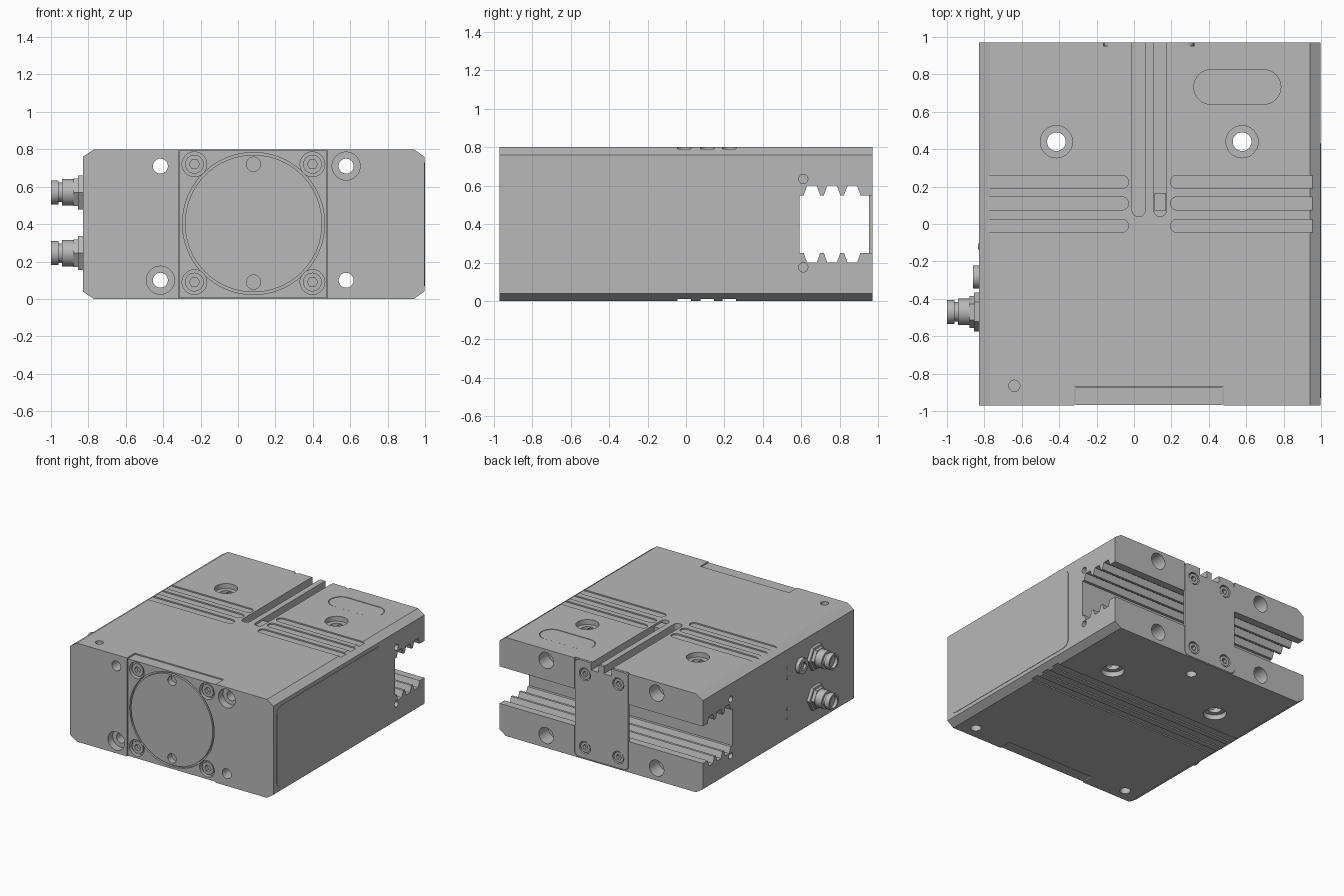
import bpy, bmesh, math

cube = bpy.data.objects.get("Cube")
if cube:
    bpy.data.objects.remove(cube, do_unlink=True)

metal = bpy.data.materials.new("satin grey metal")
metal.use_nodes = True
GREY = (0.48, 0.48, 0.48, 1)
metal.diffuse_color = GREY
metal.node_tree.nodes["Principled BSDF"].inputs["Base Color"].default_value = GREY

CX, MID = 0.08, 0.4          # centre line of the body and its half height
LEFT, RIGHT, FRONT, BACK, TOP = -0.83, 1.0, -0.97, 0.97, 0.8


def prism(name, pts, axis, a, b):
    """Extrude a 2D outline along an axis from a to b."""
    place = {"x": lambda p, t: (t, p[0], p[1]),
             "y": lambda p, t: (p[0], t, p[1]),
             "z": lambda p, t: (p[0], p[1], t)}[axis]
    bm = bmesh.new()
    lo = [bm.verts.new(place(p, a)) for p in pts]
    hi = [bm.verts.new(place(p, b)) for p in pts]
    bm.faces.new(lo)
    bm.faces.new(hi[::-1])
    n = len(pts)
    for i in range(n):
        j = (i + 1) % n
        bm.faces.new((lo[i], lo[j], hi[j], hi[i]))
    bmesh.ops.recalc_face_normals(bm, faces=bm.faces)
    me = bpy.data.meshes.new(name)
    bm.to_mesh(me)
    bm.free()
    me.materials.append(metal)
    ob = bpy.data.objects.new(name, me)
    bpy.context.collection.objects.link(ob)
    return ob


def rounded(u0, u1, v0, v1, r, steps=8):
    """Rounded rectangle outline."""
    pts = []
    corners = ((u1 - r, v1 - r), (u0 + r, v1 - r), (u0 + r, v0 + r), (u1 - r, v0 + r))
    for q, (u, v) in enumerate(corners):
        for i in range(steps + 1):
            t = math.pi / 2 * (q + i / steps)
            pts.append((u + r * math.cos(t), v + r * math.sin(t)))
    return pts


def rect(u0, u1, v0, v1):
    return [(u0, v0), (u1, v0), (u1, v1), (u0, v1)]


def ring(u, v, r, n=40):
    return [(u + r * math.cos(math.tau * i / n), v + r * math.sin(math.tau * i / n))
            for i in range(n)]


def cut(target, pts, axis, a, b):
    """Subtract an extruded outline from a part."""
    tool = prism("cutter", pts, axis, a, b)
    tool.hide_render = True
    mod = target.modifiers.new("cut", "BOOLEAN")
    mod.operation, mod.solver, mod.object = "DIFFERENCE", "EXACT", tool
    bpy.context.view_layer.objects.active = target
    bpy.ops.object.modifier_apply(modifier=mod.name)
    bpy.data.objects.remove(tool, do_unlink=True)


def socket_screw(name, x, z, face, inward, r):
    """Screw head with a hexagon socket, facing along y."""
    head = prism(name, ring(x, z, r), "y", face, face + inward * 0.05)
    cut(head, ring(x, z, r * 0.55, 6), "y", face - inward * 0.01, face + inward * 0.03)


# Main body with chamfered long edges
cw, ch = 0.06, 0.04
body = prism("body", [(LEFT, ch), (LEFT + cw, 0), (RIGHT - cw, 0), (RIGHT - 0.003, ch),
                      (RIGHT - 0.003, TOP - ch), (RIGHT - cw, TOP),
                      (LEFT + cw, TOP), (LEFT, TOP - ch)], "y", FRONT, BACK)

# Toothed jaw slot running across the rear
upper = [(0.59, 0.15)]
for y in (0.655, 0.76, 0.865):
    upper += [(y - 0.043, 0.15), (y - 0.025, 0.2), (y + 0.025, 0.2), (y + 0.043, 0.15)]
upper.append((1.1, 0.15))
slot = [(y, MID + h) for y, h in upper] + [(y, MID - h) for y, h in reversed(upper)]
cut(body, slot, "x", -1.2, 1.2)
for z in (0.175, 0.635):
    cut(body, ring(0.61, z, 0.024, 20), "x", -1, LEFT + 0.08)
    cut(body, ring(0.61, z, 0.024, 20), "x", RIGHT - 0.08, 1.2)

# Lengthwise and vertical mounting holes with counterbores
for x in (-0.415, 0.578):
    for z in (0.1, 0.71):
        cut(body, ring(x, z, 0.04), "y", -1.1, 1.1)
        cut(body, ring(x, z, 0.065), "y", 0.85, 1.1)
    z = 0.1 if x < 0 else 0.71
    cut(body, ring(x, z, 0.075), "y", -1.1, FRONT + 0.06)
    cut(body, ring(x, 0.44, 0.05), "z", -0.1, 0.9)
    cut(body, ring(x, 0.44, 0.086), "z", TOP - 0.04, 0.9)
    cut(body, ring(x, 0.44, 0.086), "z", -0.1, 0.04)

# Small holes in the top and underside
cut(body, ring(-0.64, -0.865, 0.03, 24), "z", TOP - 0.06, 0.9)
for x, y in ((-0.64, -0.865), (0.81, -0.865), (0.1, 0.78)):
    cut(body, ring(x, y, 0.04, 24), "z", -0.1, 0.06)

# Shallow grip grooves: rounded ends on top, straight across the underside
for y in (-0.01, 0.11, 0.225):
    for u0, u1 in ((-1.1, -0.03), (0.195, 1.2)):
        cut(body, rounded(u0, u1, y - 0.035, y + 0.035, 0.0345), "z", TOP - 0.01, 0.9)
    cut(body, rect(-1.1, 1.2, y - 0.035, y + 0.035), "z", -0.1, 0.01)

# Rear jaw plate in its pocket
plate = prism("rear_plate", rounded(-0.16, 0.32, 0.01, TOP - 0.002, 0.04), "y", 0.953, BACK)
cut(body, rounded(-0.163, 0.323, 0.007, 0.9, 0.04), "y", 0.953, 1.1)
for x in (-0.07, 0.23):
    for z in (0.095, 0.69):
        cut(plate, ring(x, z, 0.05), "y", 0.9, 1.1)
        cut(body, ring(x, z, 0.05), "y", 0.92, 1.1)
        socket_screw("rear_screw", x, z, BACK - 0.006, -1, 0.042)

# Twin guide channels in the top, open to the rear
for part in (body, plate):
    for x, w in ((0.025, 0.035), (0.14, 0.033)):
        cut(part, rounded(x - w, x + w, 0.04, 1.2, w * 0.98), "z", TOP - 0.06, 0.9)
prism("channel_key", rect(0.109, 0.171, 0.07, 0.165), "z", TOP - 0.07, TOP - 0.015)

# Oval inlay on the top
cut(body, rounded(0.32, 0.785, 0.64, 0.825, 0.092), "z", TOP - 0.01, 0.9)
prism("oval_inlay", rounded(0.324, 0.781, 0.644, 0.821, 0.088), "z", TOP - 0.02, TOP - 0.002)

# Thin panel on the left flank
prism("side_panel", rounded(-0.93, 0.43, 0.07, 0.73, 0.06), "x", RIGHT - 0.01, RIGHT)

# Front cover with round lid
cut(body, rect(-0.319, 0.479, -1.1, -0.868), "z", -0.1, 0.9)
face = FRONT + 0.003
cover = prism("front_cover", rect(-0.313, 0.473, 0.006, 0.794), "y", face, -0.873)
prism("cover_seat", rect(-0.313, 0.473, 0.02, 0.78), "y", -0.88, -0.86)
cut(cover, ring(CX + 0.003, MID + 0.003, 0.38, 64), "y", -1.1, face + 0.02)
lid = prism("round_lid", ring(CX + 0.003, MID + 0.003, 0.367, 64), "y", face, face + 0.025)
for z in (0.09, 0.72):
    for part in (cover, lid):
        cut(part, ring(CX + 0.003, z, 0.038), "y", -1.1, face + 0.05)
    for x in (-0.233, 0.398):
        cut(cover, ring(x, z, 0.066), "y", -1.1, face + 0.04)
        socket_screw("cover_screw", x, z, face + 0.01, 1, 0.05)

# Two cable connectors on the right flank, each a stack of collars
for z in (0.245, 0.57):
    stack = (("flange", 0.105, 6, 0.0, 0.025), ("nut", 0.085, 6, 0.02, 0.05),
             ("barrel", 0.071, 32, 0.04, 0.11), ("neck", 0.052, 32, 0.1, 0.14),
             ("tip", 0.064, 32, 0.135, 0.17))
    for part, r, n, a, b in stack:
        ob = prism("connector_" + part, ring(-0.47, z, r, n), "x", LEFT - a + 0.005, LEFT - b)
        if part == "tip":
            cut(ob, ring(-0.47, z, 0.048, 32), "x", -1.1, -0.975)

# Vent plug and indicator studs beside the connectors
plug = prism("vent_plug", ring(-0.283, 0.57, 0.062), "x", LEFT + 0.01, LEFT - 0.03)
cut(plug, ring(-0.283, 0.57, 0.035, 6), "x", -1, LEFT - 0.01)
for z in (0.2, 0.28, 0.53, 0.61):
    prism("indicator_stud", ring(-0.12, z, 0.016, 16), "x", LEFT + 0.01, LEFT - 0.005)

# Smooth round walls, keep hard edges
bpy.ops.object.select_all(action="DESELECT")
for ob in bpy.context.collection.objects:
    if ob.type == "MESH" and metal.name in ob.data.materials:
        ob.select_set(True)
        bpy.context.view_layer.objects.active = ob
bpy.ops.object.shade_smooth_by_angle()
